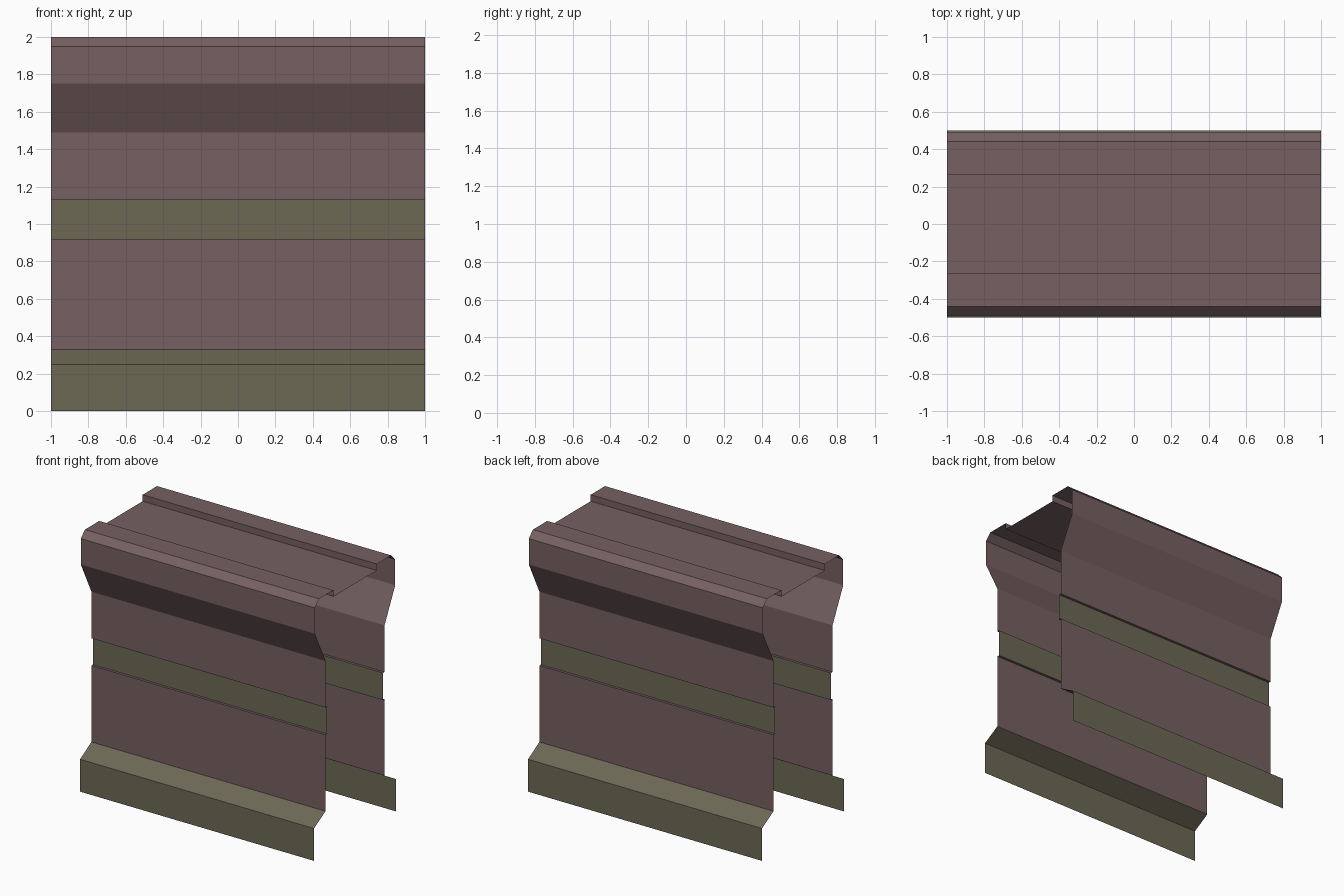
import bpy

if "Cube" in bpy.data.objects:
    bpy.data.objects.remove(bpy.data.objects["Cube"])


def material(name, rgb):
    m = bpy.data.materials.new(name)
    m.diffuse_color = (*rgb, 1.0)
    m.use_nodes = True
    m.node_tree.nodes["Principled BSDF"].inputs["Base Color"].default_value = m.diffuse_color
    return m


BROWN = material("dusty_brown", (0.181, 0.117, 0.122))
OLIVE = material("dull_olive", (0.150, 0.138, 0.089))


def sheet(name, profile, mat):
    """Sweep an open (y, z) profile along x into a thin flat-faced sheet."""
    verts = [(x, y, z) for y, z in profile for x in (-1.0, 1.0)]
    faces = [(2 * i, 2 * i + 1, 2 * i + 3, 2 * i + 2)
             for i in range(len(profile) - 1)]
    mesh = bpy.data.meshes.new(name)
    mesh.from_pydata(verts, [], faces)
    mesh.materials.append(mat)
    obj = bpy.data.objects.new(name, mesh)
    bpy.context.collection.objects.link(obj)
    return obj


def both_sides(name, profile, mat):
    """Front sheet plus its mirrored twin, both with normals outwards."""
    sheet("front_" + name, profile, mat)
    sheet("back_" + name, [(-y, z) for y, z in reversed(profile)], mat)


# Flared skirt at the base
both_sides("skirt", [(-0.5, 0.0), (-0.5, 0.25), (-0.36, 0.33)], OLIVE)

# Lower wall with the small ledge below the recessed band
both_sides("lower_wall", [(-0.36, 0.33), (-0.36, 0.92), (-0.34, 0.92)], BROWN)

# Recessed stripe
both_sides("recessed_band", [(-0.34, 0.92), (-0.34, 1.13)], OLIVE)

# Upper wall, overhanging cornice and chamfered rim
both_sides("upper_wall", [(-0.34, 1.13), (-0.36, 1.13), (-0.36, 1.49),
                          (-0.49, 1.75), (-0.49, 1.95), (-0.44, 2.0)], BROWN)

# Walkway top: raised kerbs either side of a sunken floor
sheet("walkway", [(-0.44, 2.0), (-0.265, 2.0), (-0.265, 1.95),
                  (0.265, 1.95), (0.265, 2.0), (0.44, 2.0)], BROWN)
